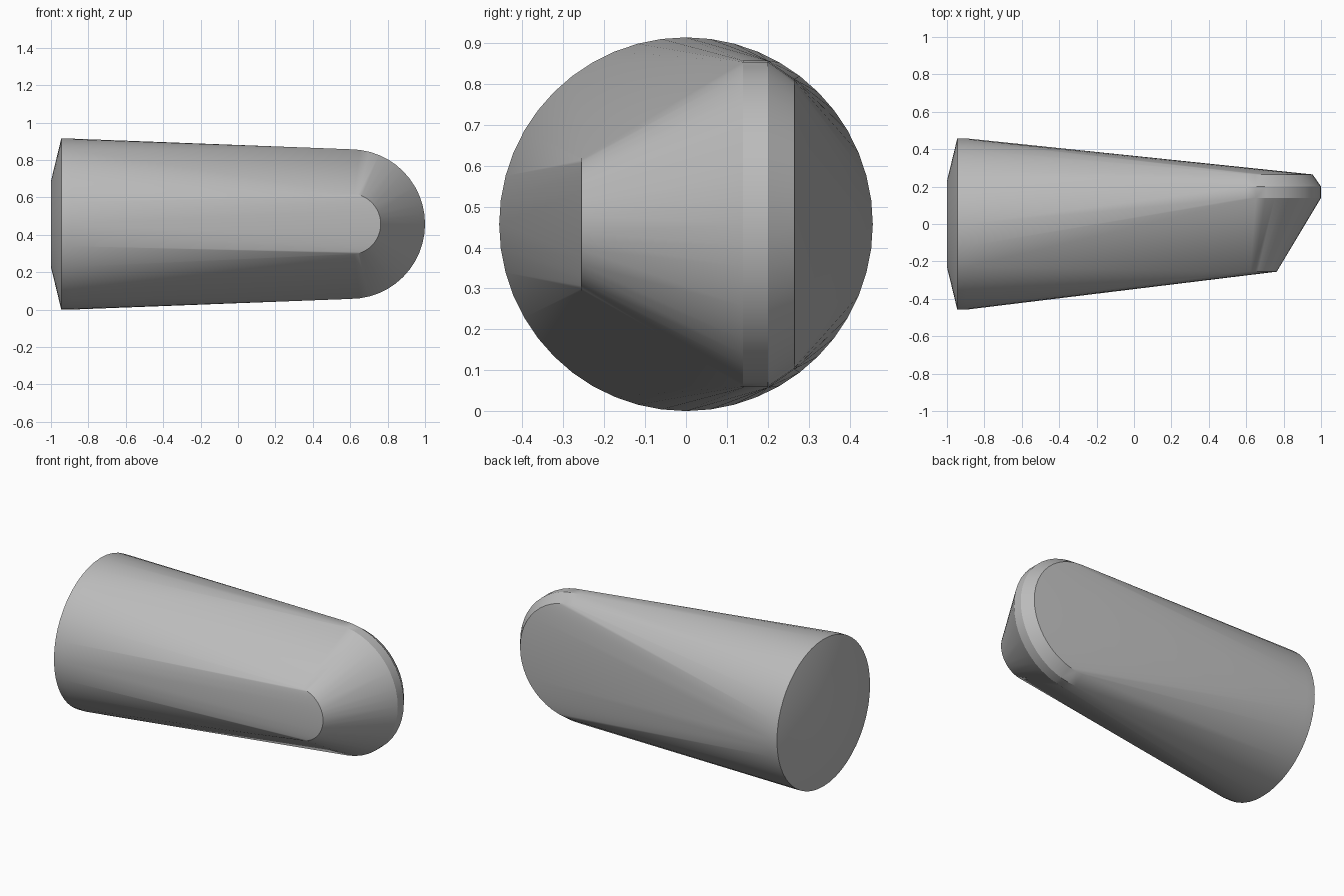
import bpy, bmesh, math

cube = bpy.data.objects.get("Cube")
if cube:
    bpy.data.objects.remove(cube, do_unlink=True)

MID_Z = 0.457   # height of the long axis
TIP_X = 0.60    # centre of the rounded tip

grey = bpy.data.materials.new("plain grey")
grey.use_nodes = True
color = (0.5, 0.5, 0.5, 1)
grey.diffuse_color = color
grey.node_tree.nodes["Principled BSDF"].inputs["Base Color"].default_value = color

bm = bmesh.new()


def base_ring(x, radius, count=48):
    """Full circle across the long axis."""
    for i in range(count):
        a = math.tau * i / count
        bm.verts.new((x, radius * math.cos(a), MID_Z + radius * math.sin(a)))


def tip_arc(y, radius, count=24):
    """Half circle around the tip, facing front or back."""
    for i in range(count + 1):
        a = math.pi * (i / count - 0.5)
        bm.verts.new((TIP_X + radius * math.cos(a), y, MID_Z + radius * math.sin(a)))


# Round base with a shallow bevelled cap
for x, r in ((-1.0, 0.23), (-0.945, 0.457), (-0.89, 0.457)):
    base_ring(x, r)

# Chisel tip: small front arc, broad rim, bevelled back arc
for y, r in ((-0.255, 0.163), (0.14, 0.40), (0.20, 0.40), (0.265, 0.355)):
    tip_arc(y, r)

# Stretch one skin over all sections
hull = bmesh.ops.convex_hull(bm, input=bm.verts[:])
loose = [v for v in bm.verts if not v.link_faces]
bmesh.ops.delete(bm, geom=loose, context='VERTS')
bmesh.ops.dissolve_limit(bm, angle_limit=math.radians(0.3),
                         verts=bm.verts[:], edges=bm.edges[:])
bmesh.ops.recalc_face_normals(bm, faces=bm.faces[:])

mesh = bpy.data.meshes.new("tapered_body")
bm.to_mesh(mesh)
bm.free()
mesh.materials.append(grey)
body = bpy.data.objects.new("tapered_body", mesh)
bpy.context.collection.objects.link(body)

bpy.ops.object.select_all(action='DESELECT')
body.select_set(True)
bpy.context.view_layer.objects.active = body
bpy.ops.object.shade_smooth_by_angle(angle=math.radians(30))
